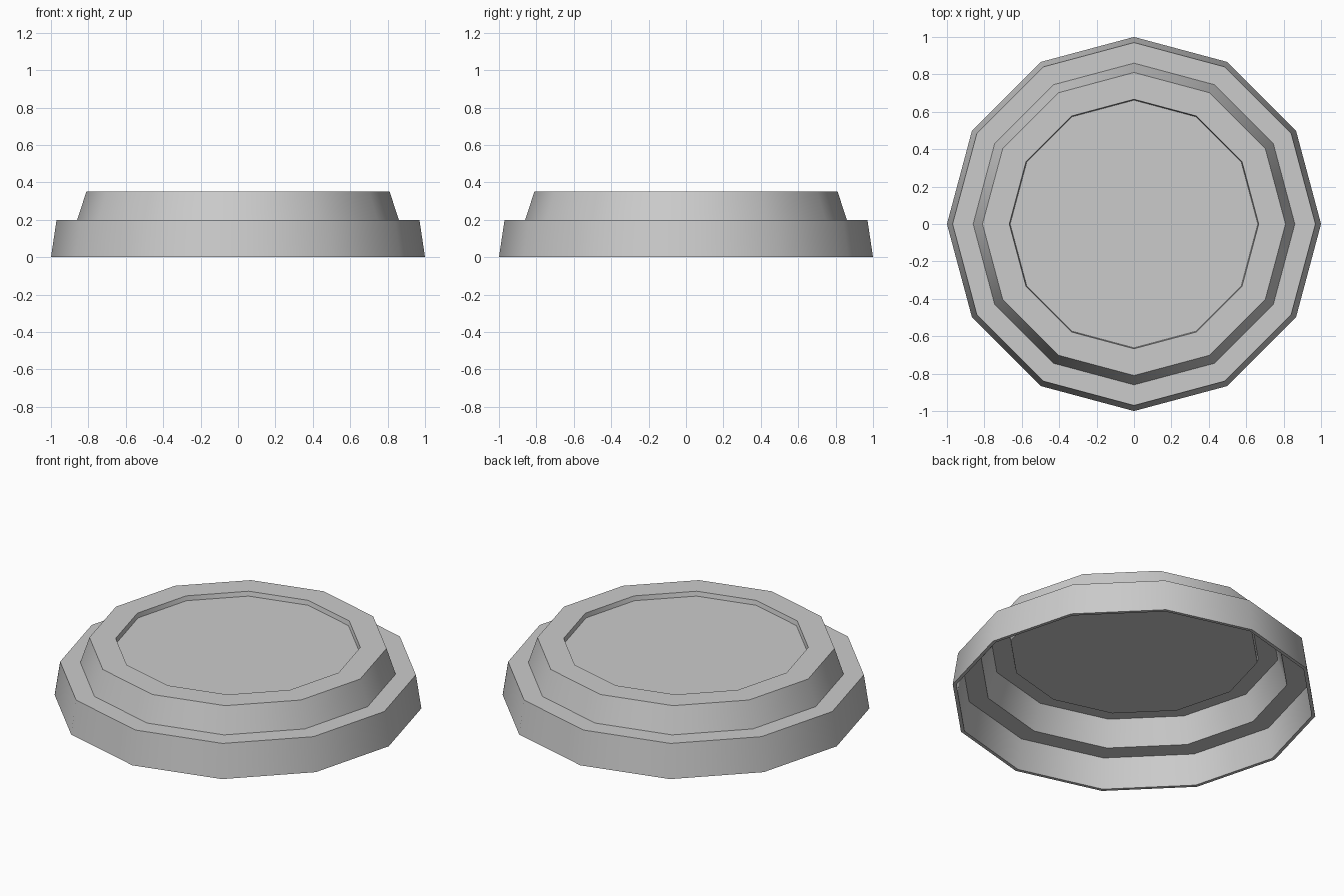
import bpy, bmesh, math

if "Cube" in bpy.data.objects:
    bpy.data.objects.remove(bpy.data.objects["Cube"])

SIDES = 12
# Closed shell profile (radius, height): outside from rim to top, then inside back down
OUTER = [(1.0, 0.0), (0.97, 0.2), (0.86, 0.2), (0.81, 0.352),
         (0.667, 0.352), (0.662, 0.325)]
INNER = [(0.68, 0.305), (0.685, 0.332), (0.793, 0.332),
         (0.843, 0.18), (0.953, 0.18), (0.98, 0.0)]


def make_lathe(name, profile, cap_a, cap_b):
    bm = bmesh.new()
    rings = [[bm.verts.new((r * math.cos(2 * math.pi * i / SIDES),
                            r * math.sin(2 * math.pi * i / SIDES), z))
              for i in range(SIDES)] for r, z in profile]

    # Walls; the seam between the two centre panels stays open for the caps
    for k in range(len(rings)):
        if k == cap_a:
            continue
        a, b = rings[k], rings[(k + 1) % len(rings)]
        for i in range(SIDES):
            j = (i + 1) % SIDES
            bm.faces.new((a[i], a[j], b[j], b[i]))

    # Recessed centre panel, upper and lower face
    bm.faces.new(rings[cap_a])
    bm.faces.new(list(reversed(rings[cap_b])))
    bmesh.ops.recalc_face_normals(bm, faces=bm.faces)

    mesh = bpy.data.meshes.new(name)
    bm.to_mesh(mesh)
    bm.free()
    obj = bpy.data.objects.new(name, mesh)
    bpy.context.collection.objects.link(obj)
    return obj


# Hollow stepped lid
lid = make_lathe("stepped_lid", OUTER + INNER, len(OUTER) - 1, len(OUTER))
bpy.context.view_layer.objects.active = lid
lid.select_set(True)
bpy.ops.object.shade_smooth_by_angle(angle=math.radians(40))
